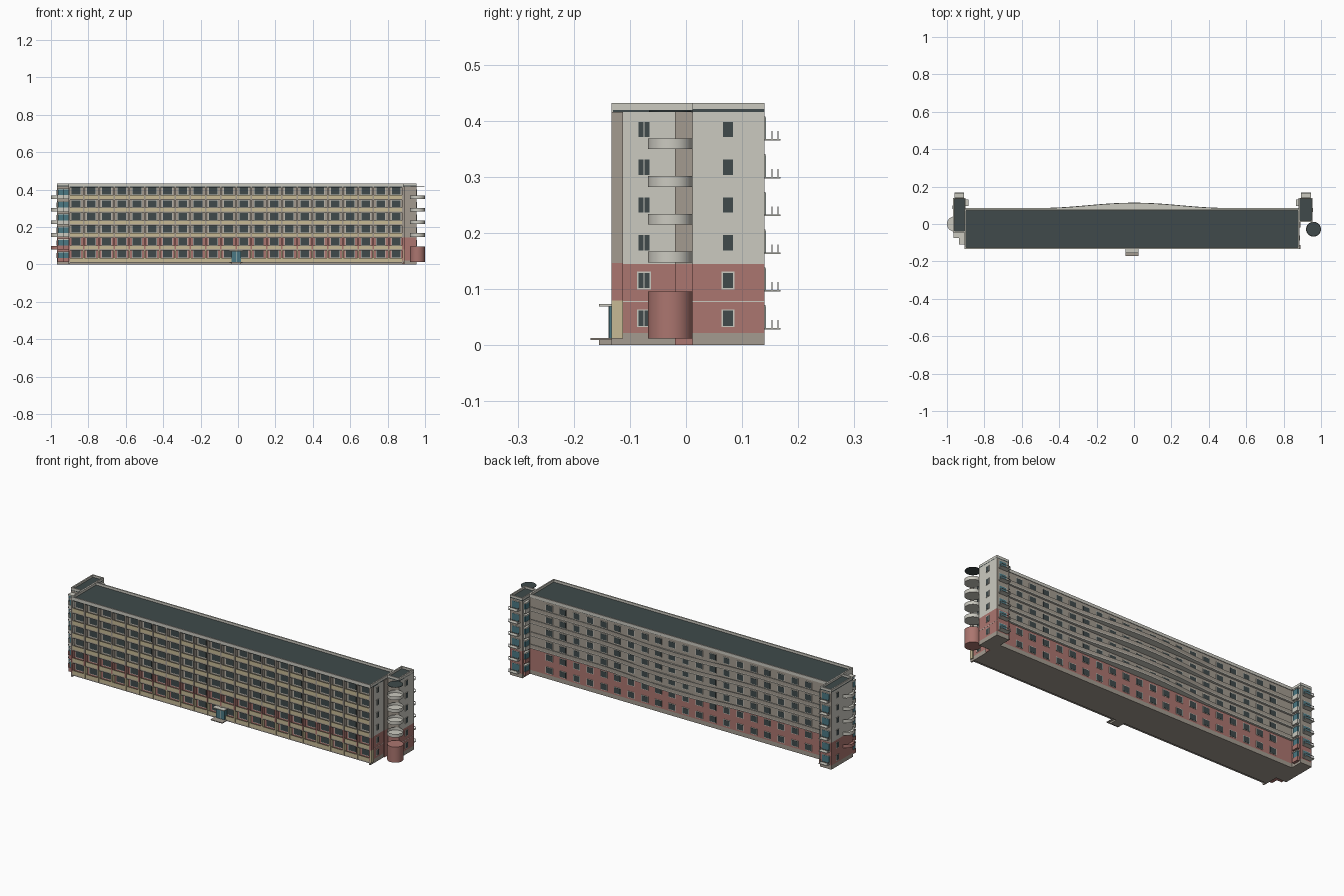
import bpy, bmesh, math

if "Cube" in bpy.data.objects:
    bpy.data.objects.remove(bpy.data.objects["Cube"], do_unlink=True)

COLOURS = {
    "light_plaster": (0.60, 0.59, 0.53),
    "taupe_plaster": (0.37, 0.33, 0.28),
    "brick_red": (0.41, 0.18, 0.16),
    "cream_panel": (0.57, 0.49, 0.30),
    "dark_slate": (0.05, 0.068, 0.07),
    "teal_glazing": (0.07, 0.19, 0.23),
}
LIGHT, TAUPE, RED, CREAM, DARK, TEAL = range(6)
MATS = []
for mat_name, rgb in COLOURS.items():
    m = bpy.data.materials.new(mat_name)
    m.use_nodes = True
    m.diffuse_color = (*rgb, 1)
    m.node_tree.nodes["Principled BSDF"].inputs["Base Color"].default_value = (*rgb, 1)
    MATS.append(m)

FLOORS = [0.012 + 0.0673 * i for i in range(6)]
TOP, ROOF, PLINTH, BAND = 0.432, 0.416, 0.022, 0.145
BAYS, PITCH, FIRST = 22, 0.0815, -0.866
LEFT_END, RIGHT_END = -0.905, 0.885


def finish(name, bm):
    bmesh.ops.recalc_face_normals(bm, faces=bm.faces)
    me = bpy.data.meshes.new(name)
    bm.to_mesh(me)
    bm.free()
    for mat in MATS:
        me.materials.append(mat)
    ob = bpy.data.objects.new(name, me)
    bpy.context.collection.objects.link(ob)
    return ob


def add_prism(bm, outline, z0, z1, mat):
    low = [bm.verts.new((x, y, z0)) for x, y in outline]
    high = [bm.verts.new((x, y, z1)) for x, y in outline]
    n = len(outline)
    faces = [bm.faces.new(low[::-1]), bm.faces.new(high)]
    faces += [bm.faces.new((low[i], low[(i + 1) % n], high[(i + 1) % n], high[i])) for i in range(n)]
    for f in faces:
        f.material_index = mat
    return faces


def add_box(bm, x0, x1, y0, y1, z0, z1, mat, end_mat=None):
    faces = add_prism(bm, [(x0, y0), (x1, y0), (x1, y1), (x0, y1)], z0, z1, mat)
    if end_mat is not None:
        for f in (faces[3], faces[5]):
            f.material_index = end_mat


def boxes(name, parts):
    bm = bmesh.new()
    for p in parts:
        add_box(bm, *p)
    return finish(name, bm)


def banded(x0, x1, y0, y1, upper=TAUPE, end=LIGHT):
    """Plinth, red lower storeys and plain upper storeys."""
    return [(x0, x1, y0, y1, 0, PLINTH, TAUPE),
            (x0, x1, y0, y1, PLINTH, BAND, RED),
            (x0, x1, y0, y1, BAND, ROOF, upper, end)]


def rim(x0, x1, y0, y1, t=0.007):
    return [(x0, x1, y0, y0 + t, ROOF, TOP, LIGHT), (x0, x1, y1 - t, y1, ROOF, TOP, LIGHT),
            (x0, x0 + t, y0, y1, ROOF, TOP, LIGHT), (x1 - t, x1, y0, y1, ROOF, TOP, LIGHT)]


def window(axis, pos, side, c, z, w, h, glass=DARK, mullion=False):
    """Framed pane lying on a wall at pos, facing side along the axis."""
    out = []
    layers = [(c, w + 0.005, h + 0.005, 0.002, LIGHT), (c, w, h, 0.003, glass)]
    if mullion:
        layers.append((c, 0.002, h, 0.004, LIGHT))
    for cc, ww, hh, d, mat in layers:
        a, b = sorted((pos, pos + side * d))
        span = (cc - ww / 2, cc + ww / 2)
        xy = (a, b) + span if axis == "x" else span + (a, b)
        out.append((*xy, z - hh / 2, z + hh / 2, mat))
    return out


# Main block, end walls and roof
boxes("main_block", banded(LEFT_END, RIGHT_END, -0.112, 0.075))
boxes("end_walls", banded(0.877, RIGHT_END, -0.133, -0.02) + banded(LEFT_END, -0.897, -0.133, -0.05))
boxes("main_roof", [(LEFT_END, RIGHT_END, -0.13, 0.075, ROOF - 0.004, ROOF + 0.003, DARK)])
boxes("main_parapet", rim(LEFT_END, RIGHT_END, -0.133, 0.078))

# End wings with their roofs
WINGS = {"right": (0.88, 0.955, 0.012, 0.14), "left": (-0.967, -0.9, -0.045, 0.14)}
for side, (x0, x1, y0, y1) in WINGS.items():
    boxes(side + "_wing", banded(x0, x1, y0, y1))
    boxes(side + "_wing_roof", [(x0, x1, y0, y1, ROOF, ROOF + 0.005, DARK)])
    boxes(side + "_wing_parapet", rim(x0, x1, y0, y1))

# Shaded recess beside the round balconies, and a thin floor line
boxes("recess", [(RIGHT_END, 0.889, -0.02, 0.012, BAND, ROOF, TAUPE),
                 (RIGHT_END, 0.889, -0.02, 0.012, 0, BAND, RED)])
boxes("floor_line", [(0.88, 0.8855, -0.133, -0.02, 0.077, 0.079, LIGHT),
                     (0.95, 0.9555, 0.012, 0.14, 0.077, 0.079, LIGHT)])

# Front loggia grid: slabs, dividers and railing panels
slabs, panels, fins, front_windows = [], [], [], []
for i, z in enumerate(FLOORS):
    slabs.append((LEFT_END, RIGHT_END, -0.13, -0.112, z - 0.005, z + 0.002, TAUPE))
    panels.append((LEFT_END + 0.005, RIGHT_END - 0.005, -0.13, -0.126, z + 0.002, z + 0.022, CREAM))
    fin_mat = (CREAM, RED, TAUPE, TAUPE, TAUPE, TAUPE)[i]
    for b in range(BAYS + 1):
        x = FIRST + (b - 0.5) * PITCH
        x = max(x, LEFT_END + 0.004)
        fins.append((x - 0.004, x + 0.004, -0.133, -0.112, z, z + 0.0673, fin_mat))
    for b in range(BAYS):
        front_windows += window("y", -0.112, -1, FIRST + b * PITCH, z + 0.043, 0.046, 0.037)
slabs.append((LEFT_END, RIGHT_END, -0.13, -0.112, ROOF - 0.006, ROOF, TAUPE))
boxes("front_slabs", slabs)
boxes("front_railing_panels", panels)
boxes("front_dividers", fins)
boxes("front_windows", front_windows)

# Back and end windows
back_windows, end_windows = [], []
for z in FLOORS:
    for b in range(1, BAYS - 1):
        back_windows += window("y", 0.075, 1, FIRST + b * PITCH, z + 0.036, 0.036, 0.03)
    end_windows += window("x", RIGHT_END, 1, -0.075, z + 0.036, 0.02, 0.027, mullion=True)
    end_windows += window("x", 0.955, 1, 0.075, z + 0.036, 0.018, 0.027)
    end_windows += window("x", -0.967, -1, 0.09, z + 0.036, 0.018, 0.027)
boxes("back_windows", back_windows)
boxes("end_windows", end_windows)


# Long bowed balconies across the back
def bow(x):
    return 0.086 + (0.014 * (1 + math.cos(math.pi * x / 0.5)) if abs(x) < 0.5 else 0)


STEPS = 48
xs = [-0.9 + 1.78 * i / STEPS for i in range(STEPS + 1)]
edge = [(x, bow(x)) for x in xs]
inner = [(x, bow(x) - 0.004) for x in reversed(xs)]
for i, z in enumerate(FLOORS[2:]):
    bm = bmesh.new()
    add_prism(bm, edge + [(0.88, 0.07), (-0.9, 0.07)], z - 0.003, z + 0.002, LIGHT)
    add_prism(bm, edge + inner, z + 0.002, z + 0.017, TAUPE)
    add_prism(bm, edge + inner, z + 0.017, z + 0.019, LIGHT)
    finish(f"bowed_back_balcony_{i + 1}", bm)


# Round balconies at both ends
def drum(name, cx, cy, r, z0, z1, mat, hollow=False):
    ring = [(cx + r * math.cos(a * math.tau / 32), cy + r * math.sin(a * math.tau / 32)) for a in range(32)]
    bm = bmesh.new()
    faces = add_prism(bm, ring, z0, z1, mat)
    if hollow:
        bmesh.ops.inset_region(bm, faces=[faces[1]], thickness=0.004)
        bmesh.ops.translate(bm, verts=faces[1].verts, vec=(0, 0, 0.004 - (z1 - z0)))
    ob = finish(name, bm)
    bpy.context.view_layer.objects.active = ob
    bpy.ops.object.select_all(action="DESELECT")
    ob.select_set(True)
    bpy.ops.object.shade_smooth_by_angle()


drum("round_porch", 0.96, -0.028, 0.04, 0.012, 0.096, RED)
drum("round_canopy", 0.96, -0.028, 0.038, 0.416, 0.418, DARK)
for i, z in enumerate(FLOORS[1:]):
    if i:
        drum(f"right_round_balcony_{i}", 0.96, -0.028, 0.04, z + 0.001, z + 0.02, LIGHT, True)
    drum(f"left_round_balcony_{i + 1}", -0.96, 0.0, 0.04, z + 0.001, z + 0.02, LIGHT if i else RED, True)

# Small wing balconies at the back, glazed bays inward and at the left front
small, bays = [], []
for z in FLOORS:
    for x0, x1 in ((0.892, 0.945), (-0.96, -0.91)):
        s = z + 0.016
        small += window("y", 0.14, 1, (x0 + x1) / 2, s + 0.022, 0.042, 0.038, TEAL)
        small.append((x0, x1, 0.14, 0.168, s, s + 0.003, LIGHT))
        small.append((x0, x1, 0.163, 0.165, s + 0.014, s + 0.017, LIGHT))
        for x in (x0, x1 - 0.002):
            for y in (0.152, 0.163):
                small.append((x, x + 0.002, y, y + 0.002, s, s + 0.017, LIGHT))
    wall = RED if z < 0.1 else LIGHT
    for x0, x1, y0, y1 in ((0.866, 0.88, 0.095, 0.132), (-0.9, -0.886, 0.095, 0.132),
                           (-0.965, -0.905, -0.075, -0.045), (-0.935, -0.905, -0.11, -0.075)):
        bays.append((x0, x1, y0, y1, z, z + 0.022, wall))
        bays.append((x0 + 0.002, x1 - 0.002, y0 + 0.002, y1 - 0.002, z + 0.022, z + 0.052, TEAL))
        bays.append((x0, x1, y0, y1, z + 0.052, z + 0.058, LIGHT))
boxes("wing_back_balconies", small)
boxes("glazed_bays", bays)

# Entrance with steps, canopy and door
boxes("entrance_step", [(-0.045, 0.025, -0.17, -0.112, 0.009, 0.013, TAUPE),
                        (-0.035, 0.015, -0.155, -0.112, 0, 0.009, TAUPE)])
boxes("entrance_canopy", [(-0.045, 0.025, -0.155, -0.112, 0.069, 0.073, LIGHT)])
boxes("entrance_door", [(-0.035, 0.015, -0.137, -0.112, 0.013, 0.069, TEAL),
                        (-0.012, -0.008, -0.138, -0.112, 0.013, 0.069, LIGHT)])
